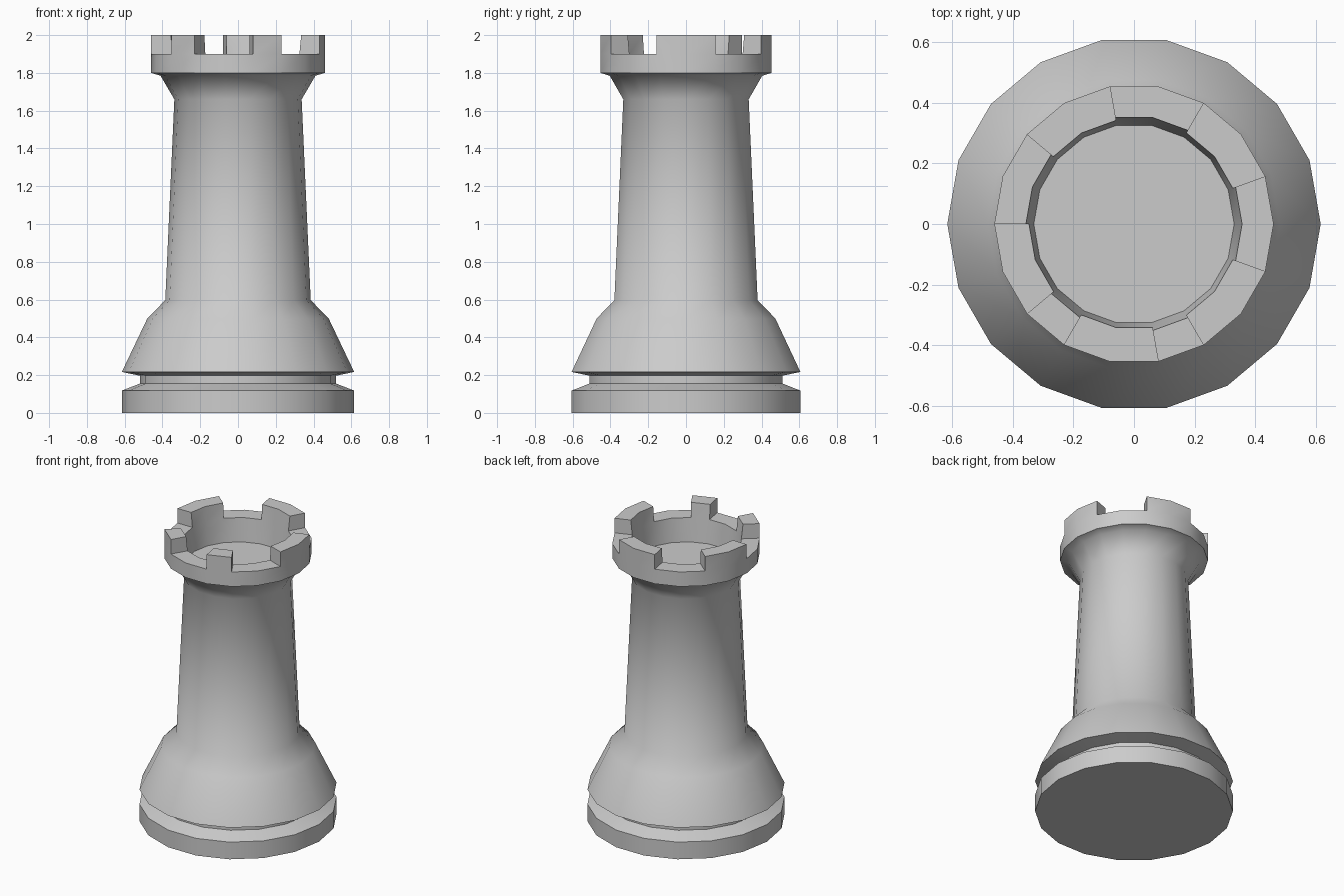
import bpy, bmesh, math

if "Cube" in bpy.data.objects:
    bpy.data.objects.remove(bpy.data.objects["Cube"])

SIDES = 18
STEP = 2 * math.pi / SIDES

# Lathe profile (radius, height): foot, groove, skirt, shaft, crown wall, rim, bowl
profile = [(0.615, 0), (0.615, 0.118), (0.52, 0.155), (0.52, 0.197), (0.615, 0.217),
           (0.48, 0.5), (0.385, 0.597), (0.337, 1.66), (0.41, 1.785), (0.46, 1.80),
           (0.46, 1.90), (0.346, 1.90), (0.33, 1.74)]
RIM = 10  # profile index of the rim's outer edge

# Battlements: (first segment, number of 20 degree segments)
merlons = [(3, 2), (7, 2), (11, 1), (14, 1), (17, 2)]

bm = bmesh.new()
rings = [[bm.verts.new((r * math.cos(i * STEP), r * math.sin(i * STEP), z))
          for i in range(SIDES)] for r, z in profile]

# Side walls, remembering the flat rim faces
rim_faces = []
for k, (a, b) in enumerate(zip(rings, rings[1:])):
    for i in range(SIDES):
        j = (i + 1) % SIDES
        f = bm.faces.new((a[i], a[j], b[j], b[i]))
        if k == RIM:
            rim_faces.append(f)

# Underside and bowl floor
bm.faces.new(rings[0][::-1])
bm.faces.new(rings[-1])

# Raise the battlements, inner wall leaning slightly outward
for start, count in merlons:
    faces = [rim_faces[(start + n) % SIDES] for n in range(count)]
    result = bmesh.ops.extrude_face_region(bm, geom=faces)
    for v in result["geom"]:
        if isinstance(v, bmesh.types.BMVert):
            v.co.z = 2.0
            if v.co.xy.length < 0.4:
                v.co.xy = v.co.xy.normalized() * 0.356
    leftover = [f for f in faces if f.is_valid]
    if leftover:
        bmesh.ops.delete(bm, geom=leftover, context='FACES_ONLY')

bmesh.ops.recalc_face_normals(bm, faces=bm.faces)
mesh = bpy.data.meshes.new("tower_piece")
bm.to_mesh(mesh)
bm.free()

tower = bpy.data.objects.new("tower_piece", mesh)
bpy.context.collection.objects.link(tower)
bpy.context.view_layer.objects.active = tower
tower.select_set(True)
bpy.ops.object.shade_smooth_by_angle(angle=math.radians(44))
